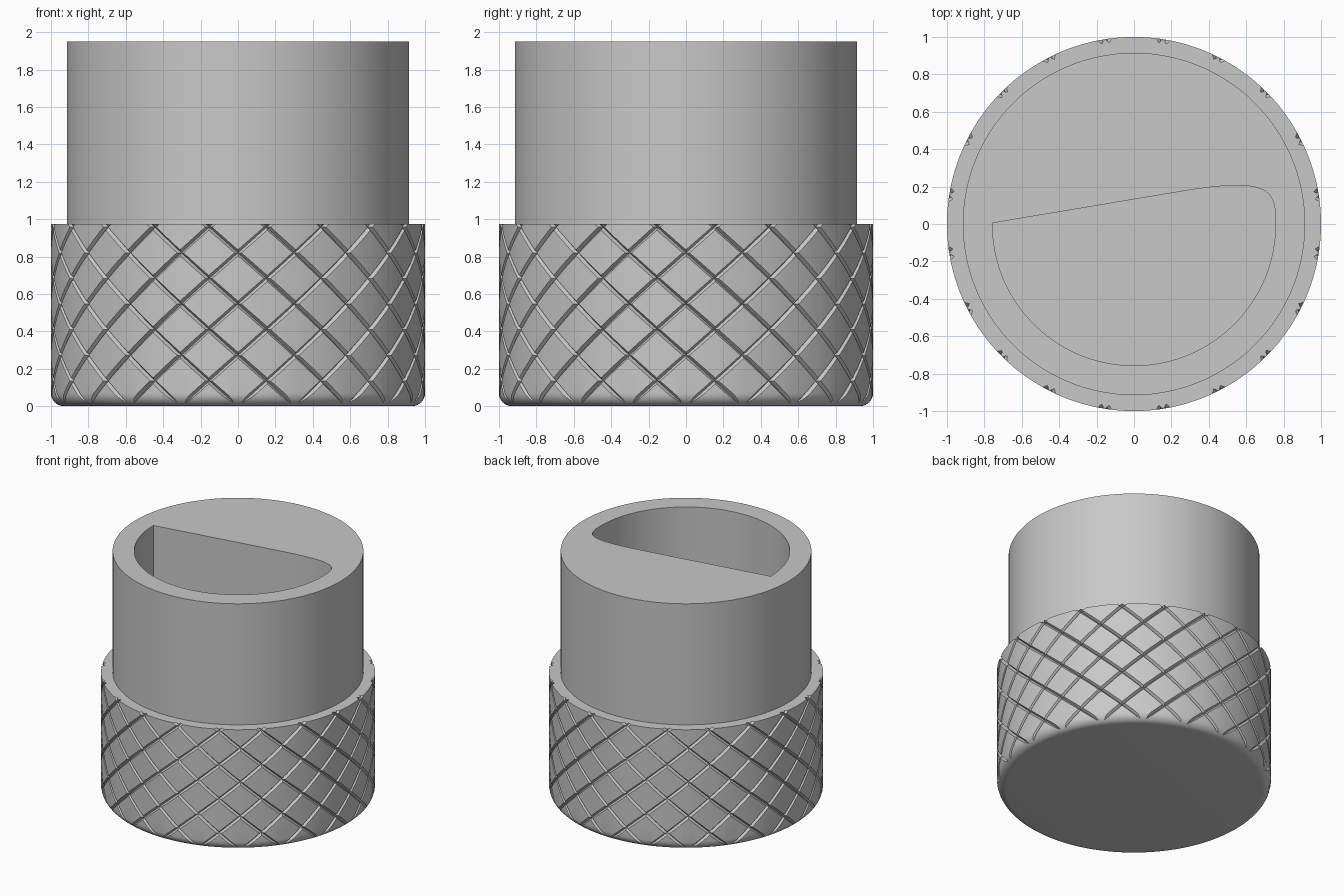
import bpy, bmesh
from math import sin, cos, pi, radians
from mathutils import Vector, Matrix
from mathutils.geometry import interpolate_bezier

cube = bpy.data.objects.get("Cube")
if cube:
    bpy.data.objects.remove(cube, do_unlink=True)

SEGMENTS = 180
COLLAR_TOP, TOP = 0.975, 1.95
FILLET = 0.07
GROOVES = 20          # per direction
PITCH = radians(65.7)  # groove turn per unit of height
POCKET_FLOOR = 0.4

grey = bpy.data.materials.new("grey")
grey.use_nodes = True
colour = (0.58, 0.58, 0.58, 1)
grey.diffuse_color = colour
grey.node_tree.nodes["Principled BSDF"].inputs["Base Color"].default_value = colour


def make_object(name, bm):
    bmesh.ops.recalc_face_normals(bm, faces=bm.faces)
    mesh = bpy.data.meshes.new(name)
    bm.to_mesh(mesh)
    bm.free()
    mesh.materials.append(grey)
    obj = bpy.data.objects.new(name, mesh)
    bpy.context.collection.objects.link(obj)
    return obj


def polar(r, a, z):
    return Vector((r * cos(a), r * sin(a), z))


# Stepped body: rounded bottom edge, wide collar, narrower barrel
profile = [(0, 0)]
for i in range(9):
    a = -pi / 2 + i * pi / 16
    profile.append((1 - FILLET + FILLET * cos(a), FILLET + FILLET * sin(a)))
profile += [(1, COLLAR_TOP), (0.915, COLLAR_TOP), (0.915, TOP), (0, TOP)]
bm = bmesh.new()
verts = [bm.verts.new((x, 0, z)) for x, z in profile]
edges = [bm.edges.new(pair) for pair in zip(verts, verts[1:])]
bmesh.ops.spin(bm, geom=verts + edges, axis=(0, 0, 1), cent=(0, 0, 0),
               angle=2 * pi, steps=SEGMENTS, use_duplicate=False)
bmesh.ops.remove_doubles(bm, verts=bm.verts, dist=1e-4)
body = make_object("knurled_body", bm)


# Helical V-shaped cutters, one set per direction
def groove_cutter(name, hand):
    bm = bmesh.new()
    steps = 40
    z0, z1 = -0.02, 1.0
    for k in range(GROOVES):
        rings = []
        for i in range(steps + 1):
            z = z0 + (z1 - z0) * i / steps
            # crossings fall on the front centre line at z = 0.82
            a = -pi / 2 + k * 2 * pi / GROOVES + hand * PITCH * (z - 0.82)
            section = [(0.978, 0), (1.022, 0.036), (1.022, -0.036)]
            rings.append([bm.verts.new(polar(r, a + d, z)) for r, d in section])
        for low, high in zip(rings, rings[1:]):
            for j in range(3):
                n = (j + 1) % 3
                bm.faces.new((low[j], low[n], high[n], high[j]))
        bm.faces.new(rings[0])
        bm.faces.new(rings[-1])
    return make_object(name, bm)


# Pocket cutter: slanted straight side, rounded corner, round front wall
def pocket_cutter():
    radius = 0.757
    outline = [Vector((-radius, 0.005, 0))]
    outline += interpolate_bezier(Vector((0.3, 0.182, 0)), Vector((0.74, 0.25, 0)),
                                  Vector((radius, 0.17, 0)), Vector((radius, 0, 0)), 24)
    outline += [polar(radius, -pi * i / 80, 0) for i in range(1, 80)]
    bm = bmesh.new()
    face = bm.faces.new([bm.verts.new(p + Vector((0, 0, POCKET_FLOOR))) for p in outline])
    geom = bmesh.ops.extrude_face_region(bm, geom=[face])["geom"]
    lifted = [g for g in geom if isinstance(g, bmesh.types.BMVert)]
    bmesh.ops.translate(bm, verts=lifted, vec=(0, 0, 2.1 - POCKET_FLOOR))
    return make_object("pocket_cutter", bm)


# Cut everything and tidy up
bpy.context.view_layer.objects.active = body
for cutter in (groove_cutter("right_grooves", 1), groove_cutter("left_grooves", -1),
               pocket_cutter()):
    cutter.hide_render = True
    cut = body.modifiers.new(cutter.name, 'BOOLEAN')
    cut.operation = 'DIFFERENCE'
    cut.solver = 'MANIFOLD'
    cut.object = cutter
    bpy.ops.object.modifier_apply(modifier=cut.name)
    bpy.data.objects.remove(cutter, do_unlink=True)

for obj in bpy.context.selected_objects:
    obj.select_set(False)
body.select_set(True)
bpy.ops.object.shade_smooth_by_angle(angle=radians(25))
